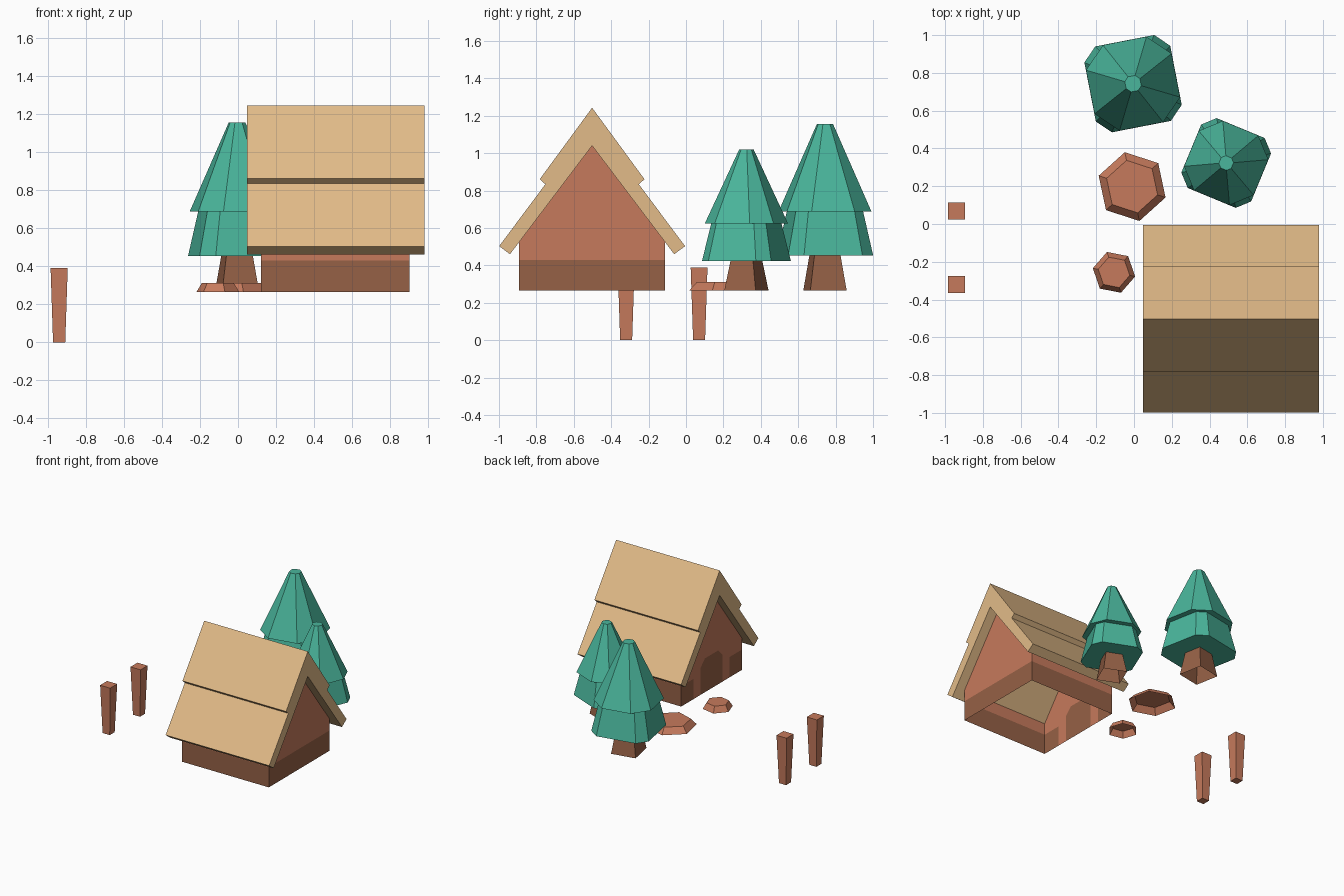
import bpy, bmesh, math
from mathutils import Vector

if "Cube" in bpy.data.objects:
    bpy.data.objects.remove(bpy.data.objects["Cube"])


def material(name, rgb):
    m = bpy.data.materials.new(name)
    lin = [((c / 255 + 0.055) / 1.055) ** 2.4 for c in rgb]
    m.diffuse_color = (*lin, 1)
    m.use_nodes = True
    m.node_tree.nodes["Principled BSDF"].inputs["Base Color"].default_value = m.diffuse_color
    return m


TERRACOTTA = material("terracotta", (198, 122, 92))
BROWN = material("dark_brown", (150, 97, 70))
TAN = material("tan", (226, 187, 136))
GREEN = material("green", (74, 182, 156))
GROUND = 0.265


def add_object(name, bm, mats, location=(0, 0, 0), smooth=False):
    mesh = bpy.data.meshes.new(name)
    bm.to_mesh(mesh)
    bm.free()
    for m in mats:
        mesh.materials.append(m)
    ob = bpy.data.objects.new(name, mesh)
    ob.location = location
    bpy.context.collection.objects.link(ob)
    if smooth:
        bpy.context.view_layer.objects.active = ob
        ob.select_set(True)
        bpy.ops.object.shade_smooth_by_angle(angle=math.radians(40))
        ob.select_set(False)
    return ob


def ring(radius, angles):
    """Points on a circle, angles in degrees."""
    return [(radius * math.cos(math.radians(a)), radius * math.sin(math.radians(a))) for a in angles]


def loft(name, low, high, z0, z1, mat, location, bottom=True, smooth=False):
    """Join two outlines of equal point count into a tapered solid."""
    bm = bmesh.new()
    a = [bm.verts.new((x, y, z0)) for x, y in low]
    b = [bm.verts.new((x, y, z1)) for x, y in high]
    n = len(a)
    for i in range(n):
        j = (i + 1) % n
        bm.faces.new((a[i], a[j], b[j], b[i]))
    bm.faces.new(b)
    if bottom:
        bm.faces.new(a[::-1])
    return add_object(name, bm, [mat], location, smooth)


def cut_square(radius, turn, half):
    """Square with cut corners: a pair of points around each corner."""
    return ring(radius, [turn + 90 * k + s * half for k in range(4) for s in (-1, 1)])


# Trees: square trunk and two tiers of foliage
def tree(name, x, y, turn, s, sz):
    def z(v):
        return GROUND + (v - GROUND) * sz
    loc = (x, y, 0)
    corners = [turn + 90 * k for k in range(4)]
    t = s ** 0.6
    loft(name + "_trunk", ring(0.14 * t, corners), ring(0.1 * t, corners),
         GROUND, z(0.455), BROWN, loc, bottom=False)
    loft(name + "_lower_foliage", cut_square(0.281 * s, turn, 10.5), cut_square(0.222 * s, turn, 10.5),
         z(0.453), z(0.69), GREEN, loc, smooth=True)
    loft(name + "_upper_foliage", cut_square(0.259 * s, turn, 18), cut_square(0.045 * s, turn, 20),
         z(0.687), z(1.155), GREEN, loc, smooth=True)


tree("tall_tree", -0.005, 0.743, 56, 1, 1)
tree("short_tree", 0.488, 0.323, 22.5, 0.864, 0.848)

# Hexagonal stepping stones, hollow underneath
for name, x, y, r0, r1, turn in (("large_stone", -0.01, 0.198, 0.186, 0.142, 42),
                                 ("small_stone", -0.106, -0.256, 0.114, 0.085, 49)):
    angles = [turn + 60 * k for k in range(6)]
    loft(name, ring(r0, angles), ring(r1, angles), GROUND, 0.312, TERRACOTTA, (x, y, 0), bottom=False)

# Tapered square posts
corners = [45, 135, 225, 315]
for name, y in (("back_post", 0.07), ("front_post", -0.32)):
    loft(name, ring(0.032 * 2 ** 0.5, corners), ring(0.045 * 2 ** 0.5, corners),
         0, 0.39, TERRACOTTA, (-0.94, y, 0))

# House walls: open-bottomed shell with gables, bands and a door
YC, X0, X1 = -0.502, 0.122, 0.902
outline = [(-0.39, GROUND), (0.39, GROUND), (0.39, 0.525), (0, 1.04), (-0.39, 0.525)]
bm = bmesh.new()
left = [bm.verts.new((X0, y, z)) for y, z in outline]
right = [bm.verts.new((X1, y, z)) for y, z in outline]
bm.faces.new(left[::-1])
bm.faces.new(right)
for i, j in ((1, 2), (4, 0)):
    bm.faces.new((left[i], left[j], right[j], right[i]))


def slice_faces(faces, point, normal):
    geom = set(faces)
    for f in faces:
        geom.update(f.edges)
        geom.update(f.verts)
    bmesh.ops.bisect_plane(bm, geom=list(geom), plane_co=point, plane_no=normal)


def door_wall():
    return [f for f in bm.faces if f.calc_center_median().x < X0 + 0.001]


slice_faces(bm.faces[:], (0, 0, 0.43), (0, 0, 1))
for side in (-1, 1):
    for dy in (0.14, 0.23):
        slice_faces(door_wall(), (0, side * dy, 0), (0, 1, 0))
    slice_faces(door_wall(), (0, side * 0.14, 0.485), (0, side, 1))
slice_faces(door_wall(), (0, 0, 0.54), (0, 0, 1))
for f in bm.faces:
    c = f.calc_center_median()
    d = abs(c.y)
    dark = c.z < 0.43
    if c.x < X0 + 0.001:
        door = d < 0.14 and c.z < 0.54 and d + c.z < 0.625
        dark = door or (dark and d > 0.23)
    f.material_index = int(dark)
bmesh.ops.recalc_face_normals(bm, faces=bm.faces[:])
add_object("house_walls", bm, [TERRACOTTA, BROWN], (0, YC, 0))

# Stepped gable roof: mirrored profile, extruded along the ridge
half = [(0.28, 0.861), (0.25, 0.834), (0.497, 0.503), (0.439, 0.46)]
profile = [(0, 1.243)] + half + [(0, 1.04)] + [(-y, z) for y, z in half[::-1]]
bm = bmesh.new()
face = bm.faces.new([bm.verts.new((0.048, y, z)) for y, z in profile])
out = bmesh.ops.extrude_face_region(bm, geom=[face], use_keep_orig=True)
bmesh.ops.translate(bm, vec=Vector((0.932, 0, 0)),
                    verts=[v for v in out["geom"] if isinstance(v, bmesh.types.BMVert)])
bmesh.ops.recalc_face_normals(bm, faces=bm.faces[:])
add_object("roof", bm, [TAN], (0, YC, 0))
